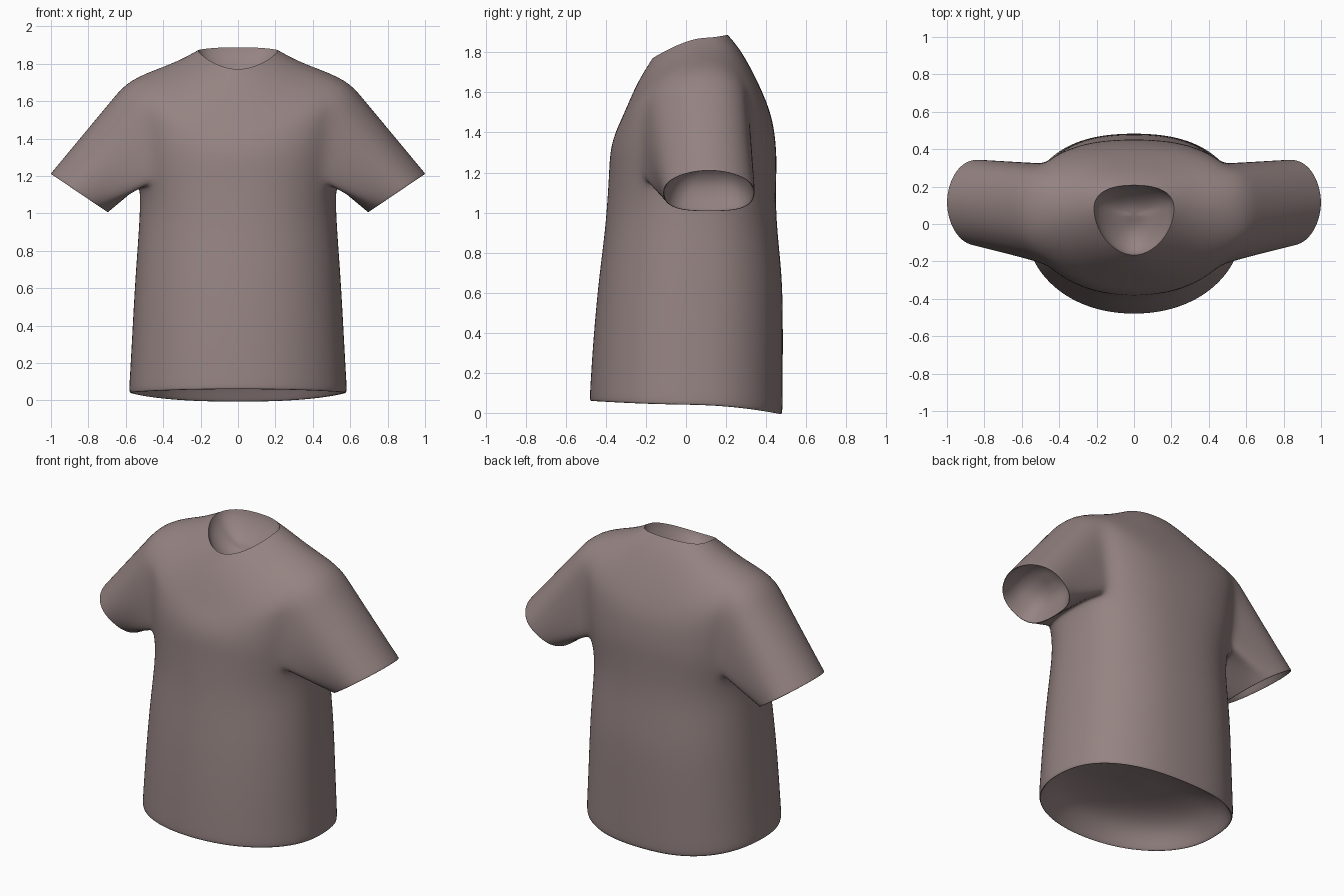
import bpy, bmesh, math
from mathutils import Vector

if "Cube" in bpy.data.objects:
    bpy.data.objects.remove(bpy.data.objects["Cube"])

N = 32      # columns around the torso
HALF = 3    # armhole half width in columns

# torso rings: half width, side y, front y, back y, side z, front z, back z
RINGS = [
    (.572, .00, -.470, .470, .040, .062, -.008),  # rolled hem edge
    (.587, .00, -.485, .485, .036, .052, -.014),
    (.580, .00, -.479, .485, .14, .15, .11),
    (.568, .00, -.466, .486, .36, .36, .36),
    (.552, .01, -.440, .485, .65, .65, .65),
    (.536, .02, -.412, .462, .86, .86, .86),
    (.527, .03, -.397, .450, 1.01, 1.02, 1.02),
    (.525, .055, -.386, .452, 1.15, 1.19, 1.19),    # armpit
    (.545, .06, -.383, .454, 1.28, 1.27, 1.27),
    (.560, .065, -.373, .448, 1.43, 1.34, 1.36),
    (.575, .07, -.350, .434, 1.58, 1.41, 1.46),
    (.588, .075, -.316, .396, 1.718, 1.48, 1.575),  # shoulder point
    (.400, .08, -.258, .318, 1.785, 1.62, 1.735),
    (.300, .085, -.210, .260, 1.825, 1.705, 1.83),
    (.215, .08, -.168, .208, 1.872, 1.77, 1.888),   # neckline
]
ARMPIT, SHOULDER = 7, 11


def power(v, e):
    return math.copysign(abs(v) ** e, v)


def ring_point(r, k):
    a, ys, yf, yb, zs, zf, zb = RINGS[r]
    t = 2 * math.pi * k / N
    c, s = math.cos(t), math.sin(t)
    e = ey = .96 if s < 0 else .83
    if ARMPIT <= r <= SHOULDER:      # boxier chest beside the armholes
        ey = .76 if s < 0 else .68
    elif r == len(RINGS) - 1 and s < 0:
        e = ey = 1.08
    y_end, z_end = (yf, zf) if s < 0 else (yb, zb)
    return Vector((a * power(c, e), ys + (y_end - ys) * abs(s) ** ey,
                   zs + (z_end - zs) * abs(s) ** 1.6))


bm = bmesh.new()
rows = [[bm.verts.new(ring_point(r, k)) for k in range(N)] for r in range(len(RINGS))]


def skin(lower, upper):
    n = len(lower)
    for i in range(n):
        j = (i + 1) % n
        bm.faces.new((lower[i], lower[j], upper[j], upper[i]))


def lining(rim, axis, steps):
    """Close an opening with a recessed dish; steps are (scale, depth)."""
    pts = [v.co.copy() for v in rim]
    mid = sum(pts, Vector()) / len(pts)
    prev = rim
    for scale, depth in steps:
        cur = [bm.verts.new(mid + (p - mid) * scale + axis * depth) for p in pts]
        skin(prev, cur)
        prev = cur
    tip = bm.verts.new(mid + axis * steps[-1][1])
    for i in range(len(prev)):
        bm.faces.new((prev[i], prev[(i + 1) % len(prev)], tip))


# torso skin, leaving an armhole on each side
for r in range(len(RINGS) - 1):
    for k in range(N):
        side = min((k + .5) % 16, 16 - (k + .5) % 16)
        if ARMPIT <= r < SHOULDER and side < HALF:
            continue
        n = (k + 1) % N
        bm.faces.new((rows[r][k], rows[r][n], rows[r + 1][n], rows[r + 1][k]))

# inside of the hem and of the neck
lining(rows[0], Vector((0, 0, 1)), ((.95, .06), (.85, .13), (.65, .18), (.35, .21)))
lining(rows[-1], Vector((0, 0, -1)), ((.95, .03), (.8, .07), (.55, .11), (.3, .13)))

# armhole loop as (row, column offset)
loop = [(ARMPIT, k) for k in range(-HALF, HALF + 1)]
loop += [(r, HALF) for r in range(ARMPIT + 1, SHOULDER + 1)]
loop += [(SHOULDER, k) for k in range(HALF - 1, -HALF - 1, -1)]
loop += [(r, -HALF) for r in range(SHOULDER - 1, ARMPIT, -1)]


def cuff_point(i, sx, scale):
    # flat underside, rounded narrower top
    phi = -math.pi / 2 + (i - HALF) * 2 * math.pi / len(loop)
    s, c = math.sin(phi), math.cos(phi)
    u = power(s, 1 if s > 0 else .75) * scale
    v = power(c, 1.05 if s > 0 else .65) * scale
    return Vector((sx * (.85 + .155 * u), .115 + .232 * v, 1.108 + .104 * u))


# sleeves: blend from the armhole to the cuff, closed by a recessed lining
for sx in (1, -1):
    prev = [rows[r][k % N if sx > 0 else (16 - k) % N] for r, k in loop]
    start = [v.co.copy() for v in prev]
    for f, scale in ((.2, 1), (.4, 1), (.6, 1), (.8, 1), (.96, 1), (1, 1), (1, .96)):
        cur = [bm.verts.new(start[i].lerp(cuff_point(i, sx, scale), f))
               for i in range(len(loop))]
        skin(prev, cur)
        prev = cur
    lining(prev, Vector((-.55 * sx, 0, .83)),
           ((.92, .05), (.8, .1), (.6, .14), (.3, .16)))

bmesh.ops.recalc_face_normals(bm, faces=bm.faces)
for f in bm.faces:
    f.smooth = True

# keep the neckline crisp
crease = bm.edges.layers.float.new("crease_edge")
for k in range(N):
    edge = bm.edges.get((rows[-1][k], rows[-1][(k + 1) % N]))
    edge[crease] = 1
    edge.smooth = False

mesh = bpy.data.meshes.new("shirt")
bm.to_mesh(mesh)
bm.free()

shirt = bpy.data.objects.new("shirt", mesh)
bpy.context.collection.objects.link(shirt)
cloth = bpy.data.materials.new("dusty brown cloth")
cloth.diffuse_color = (.30, .23, .225, 1)
cloth.use_nodes = True
cloth.node_tree.nodes["Principled BSDF"].inputs["Base Color"].default_value = cloth.diffuse_color
mesh.materials.append(cloth)
sub = shirt.modifiers.new("smooth", 'SUBSURF')
sub.levels = sub.render_levels = 2
